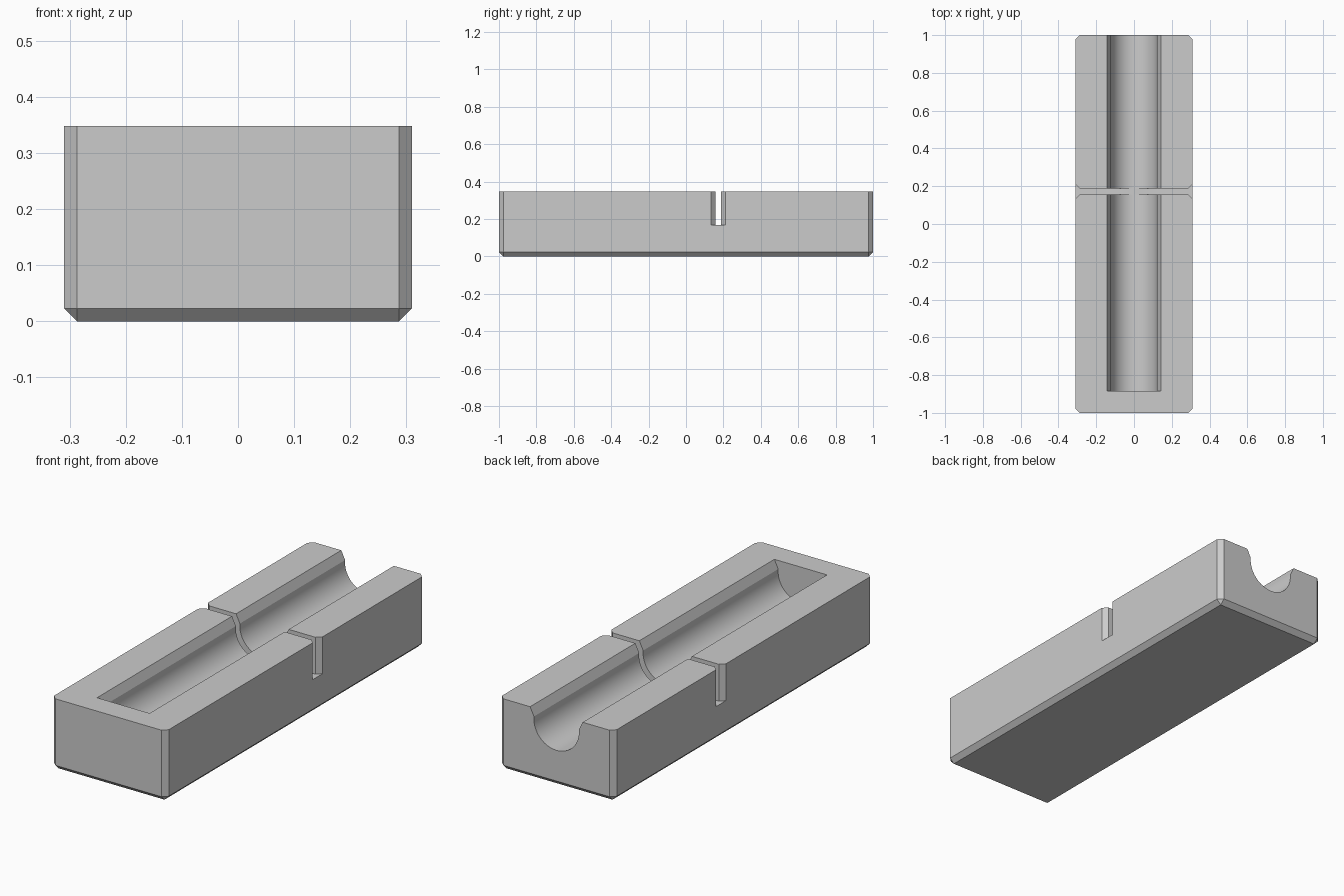
import bpy, bmesh
from math import cos, sin, radians
from mathutils import Vector

HALF_X, HALF_Y, HEIGHT, CHAMFER = 0.31, 1.0, 0.348, 0.023

if "Cube" in bpy.data.objects:
    bpy.data.objects.remove(bpy.data.objects["Cube"], do_unlink=True)

grey = bpy.data.materials.new("light grey")
grey.use_nodes = True
colour = (0.6, 0.6, 0.6, 1)
grey.diffuse_color = colour
grey.node_tree.nodes["Principled BSDF"].inputs["Base Color"].default_value = colour


def make_object(name, bm):
    bmesh.ops.recalc_face_normals(bm, faces=bm.faces)
    mesh = bpy.data.meshes.new(name)
    bm.to_mesh(mesh)
    bm.free()
    mesh.materials.append(grey)
    obj = bpy.data.objects.new(name, mesh)
    bpy.context.collection.objects.link(obj)
    return obj


def prism(name, outline, depth):
    """Extrude a closed outline along a vector."""
    bm = bmesh.new()
    face = bm.faces.new([bm.verts.new(p) for p in outline])
    result = bmesh.ops.extrude_face_region(bm, geom=[face], use_keep_orig=True)
    moved = [v for v in result["geom"] if isinstance(v, bmesh.types.BMVert)]
    bmesh.ops.translate(bm, verts=moved, vec=depth)
    return make_object(name, bm)


# Block with chamfered upright and bottom edges
bm = bmesh.new()
bmesh.ops.create_cube(bm, size=1)
bmesh.ops.scale(bm, verts=bm.verts, vec=(2 * HALF_X, 2 * HALF_Y, HEIGHT))
bmesh.ops.translate(bm, verts=bm.verts, vec=(0, 0, HEIGHT / 2))
edges = [e for e in bm.edges if min(v.co.z for v in e.verts) < 0.01]
bmesh.ops.bevel(bm, geom=edges, offset=CHAMFER, segments=1, affect='EDGES')
block = make_object("grooved_block", bm)

# Round channel with flared lips, open at the back end
START, RADIUS, CENTRE_Z, STEPS = -0.885, 0.122, 0.295, 48
angles = [radians(5 - 190 * i / STEPS) for i in range(STEPS + 1)]
section = [(RADIUS * cos(a), CENTRE_Z + RADIUS * sin(a)) for a in angles]
section = [(0.142, 0.5), (0.142, HEIGHT)] + section + [(-0.142, HEIGHT), (-0.142, 0.5)]
channel = prism("channel_cutter", [(x, START, z) for x, z in section], Vector((0, 2.2, 0)))

# Narrow cross slot, flared where it leaves each side
MID, HALF_GAP, FLOOR = 0.1725, 0.0155, 0.168
reach = 0.05
side = [(HALF_X - CHAMFER, HALF_GAP), (HALF_X + reach, HALF_GAP + CHAMFER + reach)]
plan = side + [(x, -y) for x, y in reversed(side)]
plan += [(-x, -y) for x, y in side] + [(-x, y) for x, y in reversed(side)]
slot = prism("slot_cutter", [(x, MID + y, FLOOR) for x, y in plan], Vector((0, 0, 0.4)))

# Cut both and remove the cutters
bpy.ops.object.select_all(action='DESELECT')
bpy.context.view_layer.objects.active = block
block.select_set(True)
for cutter in (channel, slot):
    cutter.hide_render = True
    cut = block.modifiers.new(cutter.name, 'BOOLEAN')
    cut.operation = 'DIFFERENCE'
    cut.solver = 'EXACT'
    cut.object = cutter
    bpy.ops.object.modifier_apply(modifier=cut.name)
    bpy.data.objects.remove(cutter, do_unlink=True)

bpy.ops.object.shade_smooth_by_angle(angle=radians(15))
